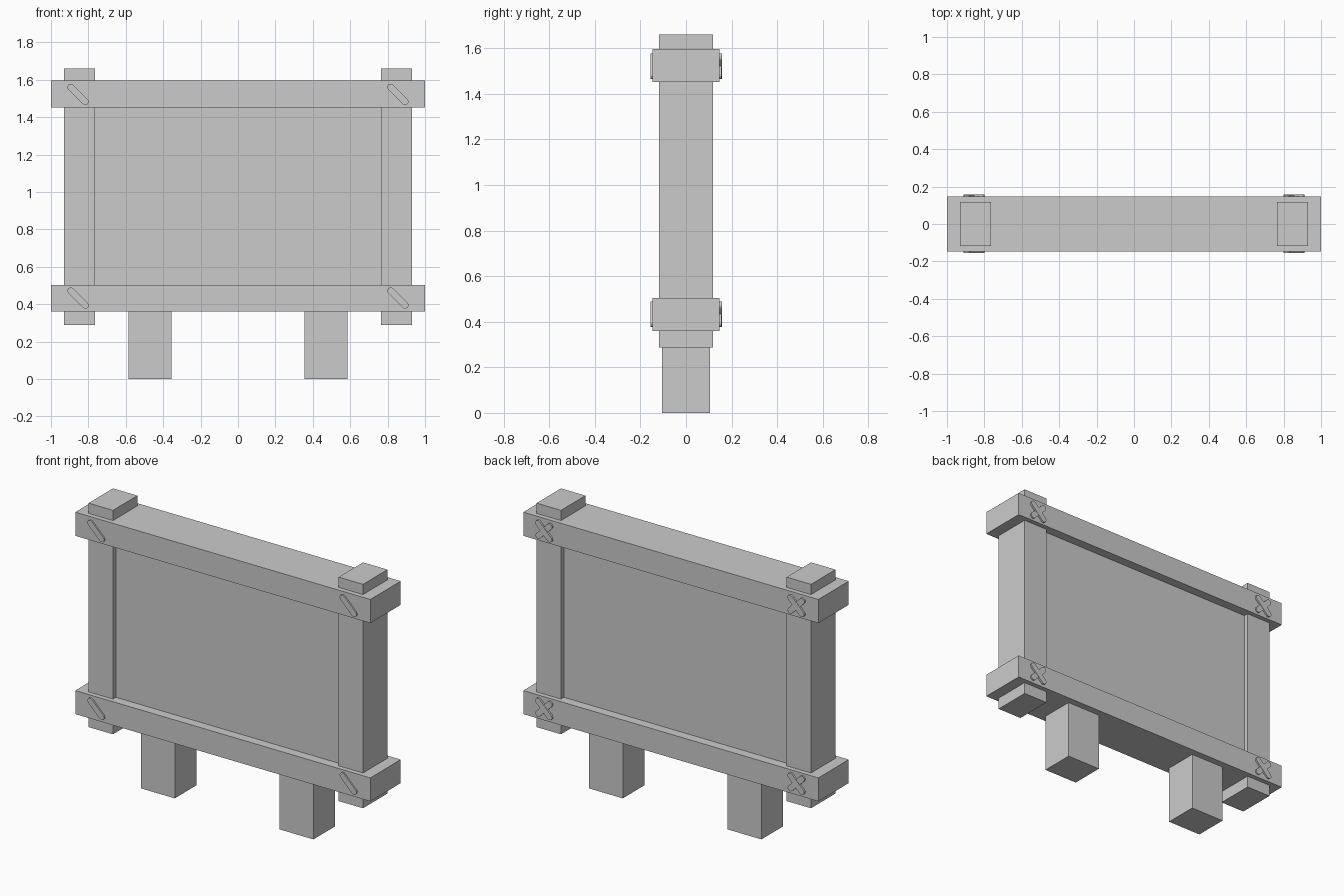
import bpy, bmesh
from math import pi, cos, sin
from mathutils import Matrix

if "Cube" in bpy.data.objects:
    bpy.data.objects.remove(bpy.data.objects["Cube"])


def finish(name, bm):
    bmesh.ops.recalc_face_normals(bm, faces=bm.faces)
    mesh = bpy.data.meshes.new(name)
    bm.to_mesh(mesh)
    bm.free()
    obj = bpy.data.objects.new(name, mesh)
    bpy.context.collection.objects.link(obj)
    return obj


def box(name, x0, x1, half_depth, z0, z1):
    bm = bmesh.new()
    bmesh.ops.create_cube(bm, size=1)
    bmesh.ops.scale(bm, vec=(x1 - x0, 2 * half_depth, z1 - z0), verts=bm.verts)
    bmesh.ops.translate(bm, vec=((x0 + x1) / 2, 0, (z0 + z1) / 2), verts=bm.verts)
    return finish(name, bm)


def lashing(name, x, y0, y1, z, angle):
    # Round-ended strip, extruded along y and turned in the rail's face
    core, r, n = 0.055, 0.018, 6
    bm = bmesh.new()
    outline = []
    for side in (0, 1):
        for i in range(n + 1):
            a = -pi / 2 + side * pi + pi * i / n
            px = (core if side == 0 else -core) + r * cos(a)
            outline.append(bm.verts.new((px, y0, r * sin(a))))
    face = bm.faces.new(outline)
    ext = bmesh.ops.extrude_face_region(bm, geom=[face], use_keep_orig=True)
    top = [g for g in ext["geom"] if isinstance(g, bmesh.types.BMVert)]
    bmesh.ops.translate(bm, vec=(0, y1 - y0, 0), verts=top)
    bm.transform(Matrix.Translation((x, 0, z)) @ Matrix.Rotation(angle, 4, 'Y'))
    return finish(name, bm)


# Board and the two rails
box("panel", -0.80, 0.80, 0.09, 0.43, 1.52)
box("lower_rail", -1, 1, 0.147, 0.36, 0.504)
box("upper_rail", -1, 1, 0.147, 1.452, 1.597)

# Side posts and short legs
for side, s in (("left", -1), ("right", 1)):
    box(side + "_post", *sorted((s * 0.765, s * 0.93)), 0.118, 0.288, 1.66)
    box(side + "_leg", *sorted((s * 0.355, s * 0.585)), 0.105, 0, 0.43)

# Lashings: single diagonal on the front, crossed pair on the back
for row, z in (("lower", 0.433), ("upper", 1.522)):
    for side, x in (("left", -0.855), ("right", 0.855)):
        tag = f"{row}_{side}_lashing"
        lashing(tag + "_front", x, -0.156, -0.135, z, pi / 4)
        lashing(tag + "_back_a", x, 0.135, 0.156, z, pi / 4)
        lashing(tag + "_back_b", x, 0.135, 0.158, z, -pi / 4)
